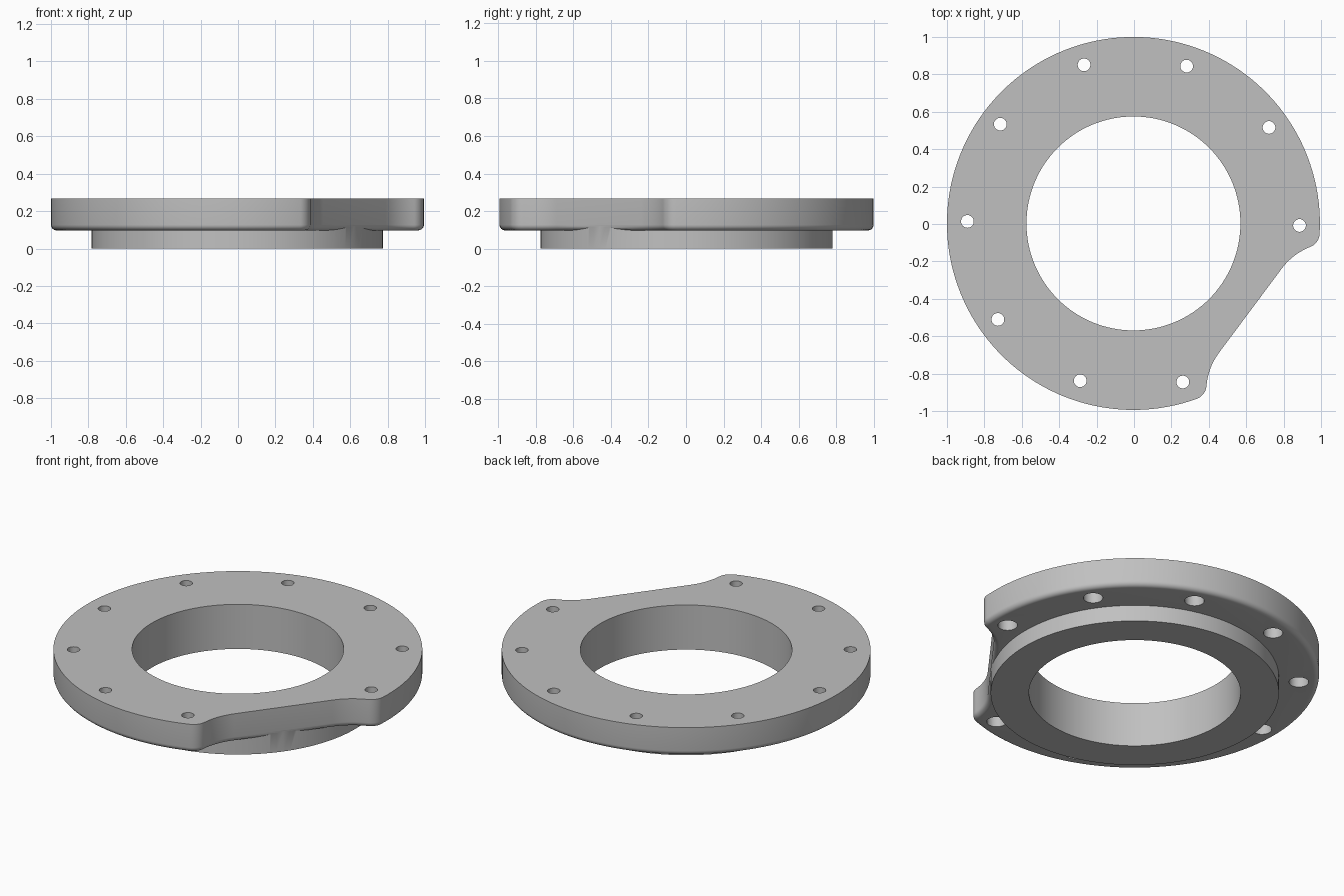
import bpy, bmesh
from math import sin, cos, pi, radians, atan2, hypot
from mathutils import Matrix, Vector

if "Cube" in bpy.data.objects:
    bpy.data.objects.remove(bpy.data.objects["Cube"])

CX, CY = -0.003, 0.003                  # common axis of all round features
TOP, UNDER = 0.266, 0.097               # flange faces
OUTER, BORE, BOSS = 0.997, 0.572, 0.779
FILLET = 0.03
CUT_ANGLE = radians(-36.7)              # direction of the flattened side
FLAT, FLAT_HALF = 0.78, 0.28            # flat distance and half length
LOBE, LOBE_ANGLE = 0.08, radians(33.5)  # rounded horns beside the flat


def arc(centre, radius, start, end, count, closed=False):
    steps = count + 1 if closed else count
    return [(centre[0] + radius * cos(start + (end - start) * i / count),
             centre[1] + radius * sin(start + (end - start) * i / count))
            for i in range(steps)]


def outline(inset):
    """Flange outline, moved inward by inset; all arcs stay tangent."""
    reach = OUTER - LOBE
    lu, lv = reach * cos(LOBE_ANGLE), reach * sin(LOBE_ANGLE)
    a, b = FLAT - lu, lv - FLAT_HALF
    hollow = (a * a + b * b - LOBE ** 2) / (2 * (LOBE - a))
    turn = atan2(b, a + hollow)
    hu = FLAT + hollow
    pts = arc((0, 0), OUTER - inset, LOBE_ANGLE, 2 * pi - LOBE_ANGLE, 120)
    pts += arc((lu, -lv), LOBE - inset, -LOBE_ANGLE, turn, 12)
    pts += arc((hu, -FLAT_HALF), hollow + inset, pi + turn, pi, 10, True)
    pts += arc((hu, FLAT_HALF), hollow + inset, pi, pi - turn, 10)
    pts += arc((lu, lv), LOBE - inset, -turn, LOBE_ANGLE, 12)
    spin = Matrix.Rotation(CUT_ANGLE, 2)
    return [spin @ Vector(p) + Vector((CX, CY)) for p in pts]


def make_object(name, bm):
    bmesh.ops.recalc_face_normals(bm, faces=bm.faces)
    mesh = bpy.data.meshes.new(name)
    bm.to_mesh(mesh)
    bm.free()
    obj = bpy.data.objects.new(name, mesh)
    bpy.context.collection.objects.link(obj)
    return obj


def add_cylinder(bm, x, y, radius, low, high, sides):
    bmesh.ops.create_cone(
        bm, cap_ends=True, segments=sides, radius1=radius, radius2=radius,
        depth=high - low, matrix=Matrix.Translation((x, y, (low + high) / 2)))


def combine(target, tool, operation):
    mod = target.modifiers.new(tool.name, "BOOLEAN")
    mod.operation, mod.solver, mod.object = operation, "EXACT", tool
    bpy.context.view_layer.objects.active = target
    bpy.ops.object.modifier_apply(modifier=mod.name)
    bpy.data.objects.remove(tool)


# Flange plate, lofted with a rounded lower edge
bm = bmesh.new()
levels = []
for i in range(7):
    t = pi / 2 * (1 - i / 6)
    levels.append((FILLET * (1 - cos(t)), UNDER + FILLET * (1 - sin(t))))
levels.append((0, TOP))
rings = [[bm.verts.new((p.x, p.y, z)) for p in outline(d)] for d, z in levels]
for low, high in zip(rings, rings[1:]):
    for i in range(len(low)):
        bm.faces.new((low[i - 1], low[i], high[i], high[i - 1]))
bm.faces.new(rings[0])
bm.faces.new(rings[-1])
flange = make_object("flange_ring", bm)

# Locating boss below the plate
bm = bmesh.new()
add_cylinder(bm, CX, CY, BOSS, 0, 0.15, 128)
combine(flange, make_object("boss", bm), "UNION")

# Bore and bolt holes; the one on the flat side is left out
through, counterbore = bmesh.new(), bmesh.new()
add_cylinder(through, CX, CY, BORE, -0.1, 0.4, 128)
for i in range(9):
    angle = radians(-0.7 + 36 * i)
    x, y = CX + 0.888 * cos(angle), CY + 0.888 * sin(angle)
    add_cylinder(through, x, y, 0.034, -0.1, 0.4, 32)
    add_cylinder(counterbore, x, y, 0.053, -0.1, UNDER + 0.1, 32)
combine(flange, make_object("through_cutter", through), "DIFFERENCE")
combine(flange, make_object("counterbore_cutter", counterbore), "DIFFERENCE")

# Single grey metal
grey = bpy.data.materials.new("grey_metal")
grey.use_nodes = True
colour = (0.53, 0.53, 0.53, 1)
grey.diffuse_color = colour
grey.node_tree.nodes["Principled BSDF"].inputs["Base Color"].default_value = colour
flange.data.materials.clear()
flange.data.materials.append(grey)

bpy.ops.object.select_all(action="DESELECT")
flange.select_set(True)
bpy.context.view_layer.objects.active = flange
bpy.ops.object.shade_smooth_by_angle(angle=radians(30))
